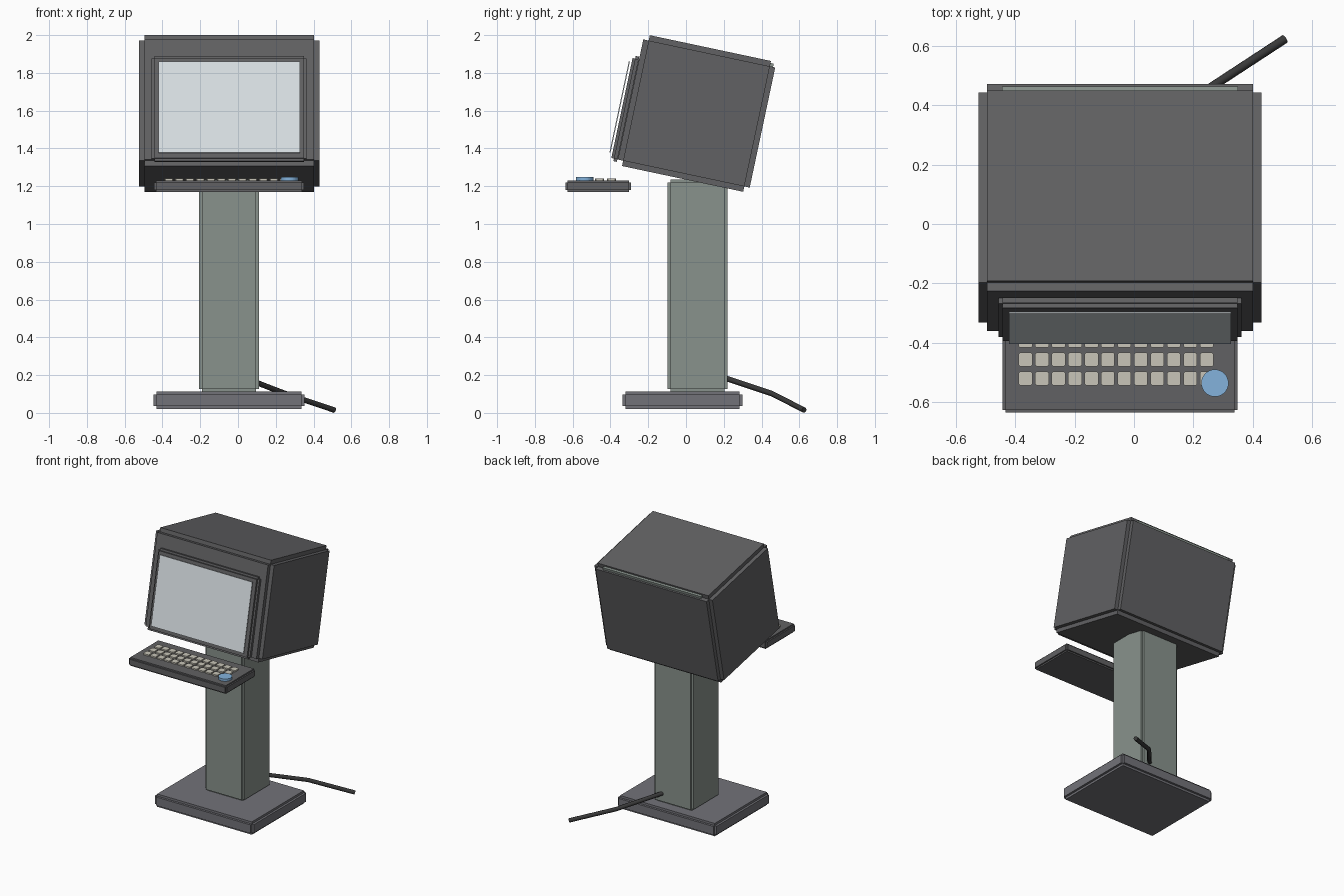
import bpy, bmesh
from math import radians
from mathutils import Matrix, Vector

if "Cube" in bpy.data.objects:
    bpy.data.objects.remove(bpy.data.objects["Cube"])

CX = -0.047
TILT = Matrix.Translation((CX, 0.0556, 1.585)) @ Matrix.Rotation(radians(-12), 4, 'X')


def material(name, rgb):
    m = bpy.data.materials.new(name)
    m.diffuse_color = (*rgb, 1)
    m.use_nodes = True
    m.node_tree.nodes["Principled BSDF"].inputs["Base Color"].default_value = m.diffuse_color
    return m


DARK = material("dark_plastic", (0.12, 0.12, 0.125))
GREEN = material("grey_green_metal", (0.25, 0.29, 0.265))
BASE = material("base_grey", (0.17, 0.17, 0.19))
GLASS = material("pale_glass", (0.70, 0.75, 0.78))
CREAM = material("cream_keys", (0.58, 0.56, 0.48))
BLUE = material("blue_button", (0.23, 0.45, 0.72))
BLACK = material("black_rubber", (0.04, 0.04, 0.04))


def finish(bm, name, mat, matrix=Matrix()):
    bmesh.ops.recalc_face_normals(bm, faces=bm.faces[:])
    me = bpy.data.meshes.new(name)
    bm.to_mesh(me)
    bm.free()
    me.materials.append(mat)
    ob = bpy.data.objects.new(name, me)
    ob.matrix_world = matrix
    bpy.context.collection.objects.link(ob)
    return ob


def add_box(bm, lo, hi):
    lo, hi = Vector(lo), Vector(hi)
    m = Matrix.Translation((lo + hi) / 2) @ Matrix.Diagonal((*(hi - lo), 1))
    bmesh.ops.create_cube(bm, size=1, matrix=m)


def box(name, lo, hi, mat, step=0.0, matrix=Matrix()):
    """Box from corner to corner; step gives a square notch along every edge."""
    bm = bmesh.new()
    s = Vector((step,) * 3)
    add_box(bm, Vector(lo) + s, Vector(hi) - s)
    if step:
        bm.normal_update()
        normals = [f.normal.copy() for f in bm.faces]
        out = bmesh.ops.extrude_discrete_faces(bm, faces=bm.faces[:])
        for f, n in zip(out["faces"], normals):
            bmesh.ops.translate(bm, verts=f.verts[:], vec=n * step)
    return finish(bm, name, mat, matrix)


# Base and column
box("base", (-0.447, -0.336, 0.02), (0.352, 0.299, 0.114), BASE, 0.016)
box("column", (-0.206, -0.098, 0.11), (0.112, 0.221, 1.235), GREEN, 0.016)

# Tilted monitor: housing, bezel, screen and rear trim strip
box("monitor_housing", (-0.478, -0.357, -0.354), (0.478, 0.357, 0.354), DARK, 0.029, TILT)
box("screen_bezel", (-0.41, -0.392, -0.338), (0.41, -0.345, 0.231), DARK, 0.014, TILT)
box("screen", (-0.375, -0.408, -0.298), (0.375, -0.402, 0.196), GLASS, 0, TILT)
box("rear_trim", (-0.398, 0.327, 0.322), (0.398, 0.345, 0.343), GREEN, 0, TILT)

# Keyboard tray
box("keyboard_tray", (-0.444, -0.637, 1.17), (0.35, -0.292, 1.231), DARK, 0.01)

# Keys: three rows of twelve
bm = bmesh.new()
for row in range(3):
    for col in range(12):
        x, y = -0.389 + col * 0.0556, -0.545 + row * 0.0637
        add_box(bm, (x, y, 1.225), (x + 0.046, y + 0.047, 1.241))
bevel_edges = [e for e in bm.edges if abs(e.verts[0].co.z - e.verts[1].co.z) > 0.01]
bmesh.ops.bevel(bm, geom=bevel_edges, offset=0.005, segments=1, affect='EDGES')
finish(bm, "keys", CREAM)

# Round button
bm = bmesh.new()
bmesh.ops.create_cone(bm, cap_ends=True, segments=32, radius1=0.046, radius2=0.046,
                      depth=0.025, matrix=Matrix.Translation((0.273, -0.537, 1.2355)))
finish(bm, "round_button", BLUE)

# Power cable
cu = bpy.data.curves.new("power_cable", 'CURVE')
cu.dimensions = '3D'
cu.bevel_depth = 0.015
cu.bevel_resolution = 2
cu.use_fill_caps = True
sp = cu.splines.new('POLY')
path = [(0.03, 0.2, 0.187), (0.25, 0.455, 0.102), (0.51, 0.625, 0.015)]
sp.points.add(len(path) - 1)
for p, co in zip(sp.points, path):
    p.co = (*co, 1)
cu.materials.append(BLACK)
bpy.context.collection.objects.link(bpy.data.objects.new("power_cable", cu))
